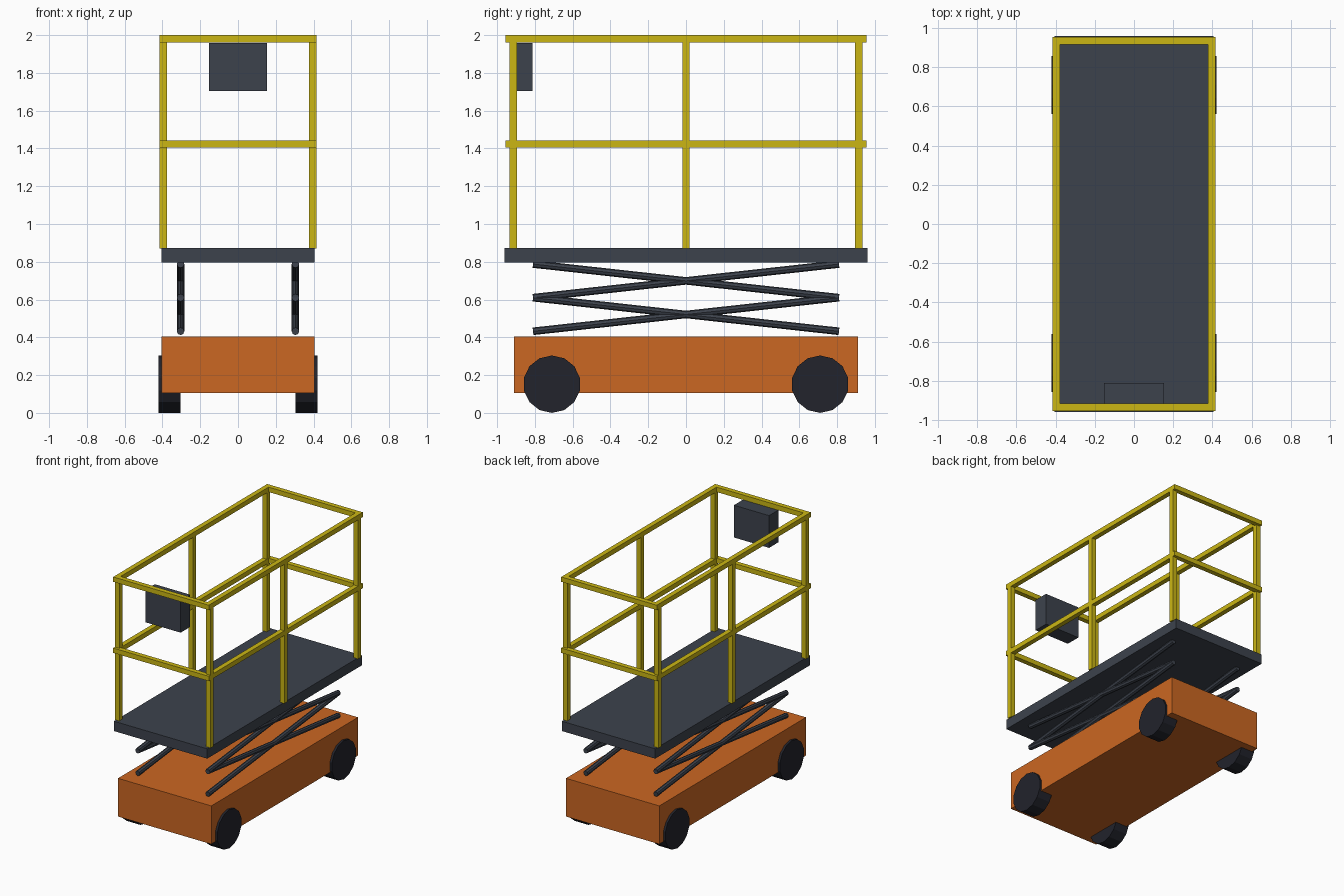
import bpy
from mathutils import Vector

if "Cube" in bpy.data.objects:
    bpy.data.objects.remove(bpy.data.objects["Cube"])


def material(name, rgb):
    m = bpy.data.materials.new(name)
    m.diffuse_color = (*rgb, 1)
    m.use_nodes = True
    m.node_tree.nodes["Principled BSDF"].inputs["Base Color"].default_value = m.diffuse_color
    return m


ORANGE = material("orange paint", (0.60, 0.135, 0.016))
YELLOW = material("yellow paint", (0.60, 0.47, 0.007))
GREY = material("dark grey steel", (0.046, 0.055, 0.073))
BLACK = material("black rubber", (0.016, 0.017, 0.025))


def box(name, lo, hi, mat):
    """Box between two opposite corners."""
    lo, hi = Vector(lo), Vector(hi)
    bpy.ops.mesh.primitive_cube_add(size=1, location=(lo + hi) / 2)
    ob = bpy.context.object
    ob.name = name
    ob.scale = hi - lo
    ob.data.materials.append(mat)
    return ob


def rod(name, a, b, radius, sides, mat):
    """Cylinder between two points."""
    a, b = Vector(a), Vector(b)
    bpy.ops.mesh.primitive_cylinder_add(
        vertices=sides, radius=radius, depth=(b - a).length, location=(a + b) / 2)
    ob = bpy.context.object
    ob.name = name
    ob.rotation_euler = (b - a).to_track_quat('Z', 'Y').to_euler()
    ob.data.materials.append(mat)
    return ob


# Chassis and platform deck
box("chassis", (-0.405, -0.91, 0.105), (0.405, 0.91, 0.405), ORANGE)
box("platform_deck", (-0.405, -0.96, 0.795), (0.405, 0.96, 0.872), GREY)

# Wheels, a vertex pointing straight down
for sx in (-1, 1):
    for y in (-0.71, 0.71):
        w = rod("wheel", (sx * 0.305, y, 0.152), (sx * 0.422, y, 0.152), 0.152, 14, BLACK)
        w.rotation_euler = (0, 1.5707963, 0)
        # a vertex on local Y would lie sideways; local X maps to vertical
        for v in w.data.vertices:
            v.co.x, v.co.y = v.co.y, -v.co.x

# Scissor arms: two stacked crosses on each side
for x in (-0.304, 0.304):
    for z in (0.432, 0.61):
        for s in (-1, 1):
            rod("scissor_arm", (x, -0.81 * s, z), (x, 0.81 * s, z + 0.178), 0.02, 8, GREY)

# Guard rail posts
R = 0.019
PX = 0.396
for x in (-PX, PX):
    for y in (-0.915, 0, 0.915):
        box("rail_post", (x - R, y - R, 0.87), (x + R, y + R, 1.964), YELLOW)

# Mid and top rails
for name, z in (("mid_rail", 1.423), ("top_rail", 1.981)):
    for s in (-1, 1):
        x, y = s * PX, s * 0.936
        box(name + "_side", (x - R, -0.917, z - R), (x + R, 0.917, z + R), YELLOW)
        box(name + "_end", (-PX - R, y - R, z - R), (PX + R, y + R, z + R), YELLOW)

# Control box hung inside the front rail
box("control_box", (-0.153, -0.93, 1.705), (0.153, -0.812, 1.958), GREY)
